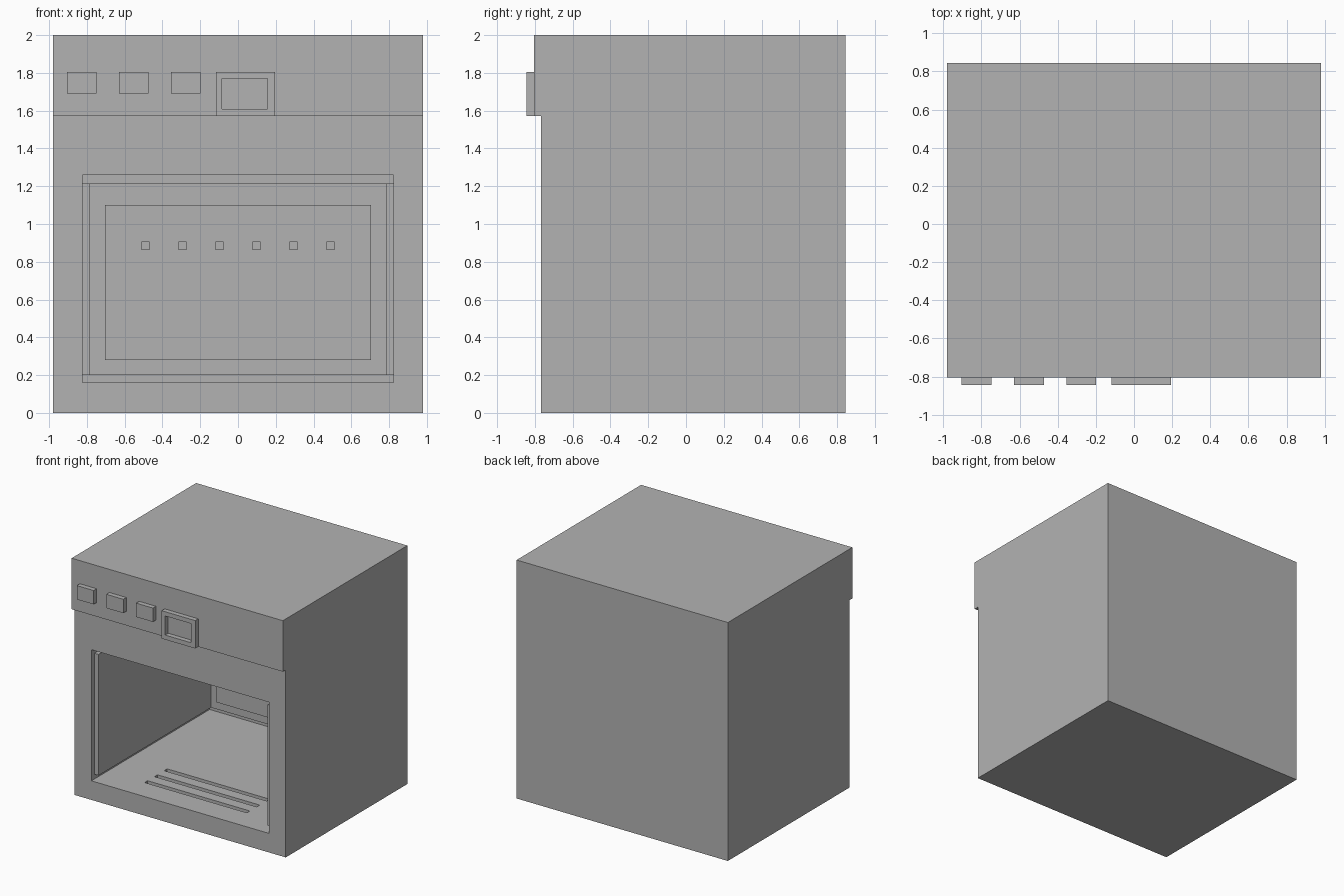
import bpy
import bmesh

cube = bpy.data.objects.get("Cube")
if cube:
    bpy.data.objects.remove(cube, do_unlink=True)

grey = bpy.data.materials.new("plain_grey")
grey.use_nodes = True
colour = (0.45, 0.45, 0.45, 1)
grey.diffuse_color = colour
grey.node_tree.nodes["Principled BSDF"].inputs["Base Color"].default_value = colour


def finish(name, bm):
    bmesh.ops.recalc_face_normals(bm, faces=bm.faces)
    mesh = bpy.data.meshes.new(name)
    bm.to_mesh(mesh)
    bm.free()
    mesh.materials.append(grey)
    obj = bpy.data.objects.new(name, mesh)
    bpy.context.collection.objects.link(obj)
    return obj


def box(name, x, y, z):
    """Box from (min, max) pairs on each axis."""
    bm = bmesh.new()
    bmesh.ops.create_cube(bm, size=1)
    for v in bm.verts:
        v.co = [lo + (c + 0.5) * (hi - lo) for c, (lo, hi) in zip(v.co, (x, y, z))]
    return finish(name, bm)


def cut(target, x, y, z):
    """Cut a box-shaped hole in the target."""
    cutter = box("cutter", x, y, z)
    cutter.hide_render = True
    mod = target.modifiers.new("cut", 'BOOLEAN')
    mod.operation = 'DIFFERENCE'
    mod.solver = 'EXACT'
    mod.object = cutter
    bpy.context.view_layer.objects.active = target
    bpy.ops.object.modifier_apply(modifier=mod.name)
    bpy.data.objects.remove(cutter, do_unlink=True)


HALF, BACK, FRONT, HEAD, KNOB = 0.98, 0.845, -0.767, -0.805, -0.845
STEP = 1.572

# Casing: side profile with an overhanging control panel, extruded across
profile = [(FRONT, 0), (BACK, 0), (BACK, 2), (HEAD, 2), (HEAD, STEP), (FRONT, STEP)]
bm = bmesh.new()
side = bm.faces.new([bm.verts.new((-HALF, y, z)) for y, z in profile])
ext = bmesh.ops.extrude_face_region(bm, geom=[side])
new_verts = [g for g in ext["geom"] if isinstance(g, bmesh.types.BMVert)]
bmesh.ops.translate(bm, verts=new_verts, vec=(2 * HALF, 0, 0))
if side.is_valid and not any(len(f.verts) == 6 and f.calc_center_median().x < 0 for f in bm.faces):
    bm.faces.new(side.verts)
casing = finish("casing", bm)

# Open chamber and the three floor slots
cut(casing, (-0.823, 0.823), (-1, 0.80), (0.16, 1.26))
for i in range(3):
    y = -0.56 + 0.13 * i
    cut(casing, (-0.475, 0.475), (y, y + 0.04), (0.12, 0.2))

# Chamber lining: side panels, back panel and its raised centre
lining = (0.20, 1.215)
for name, s in (("right_lining", -1), ("left_lining", 1)):
    box(name, sorted((s * 0.785, s * 0.823)), (-0.727, 0.765), lining)
box("back_lining", (-0.785, 0.785), (0.765, 0.80), lining)
box("back_plate", (-0.705, 0.705), (0.725, 0.765), (0.28, 1.10))

# Row of pegs on the back plate
for i in range(6):
    x = 0.196 * (i - 2.5)
    box(f"back_peg_{i + 1}", (x - 0.022, x + 0.022), (0.685, 0.725), (0.862, 0.907))

# Control buttons
for i in range(3):
    x = -0.904 + 0.275 * i
    box(f"button_{i + 1}", (x, x + 0.156), (KNOB, HEAD), (1.69, 1.806))

# Display with recessed screen
display = box("display", (-0.117, 0.195), (KNOB, HEAD), (STEP, 1.806))
cut(display, (-0.084, 0.155), (-1, HEAD + 0.05), (1.61, 1.77))
